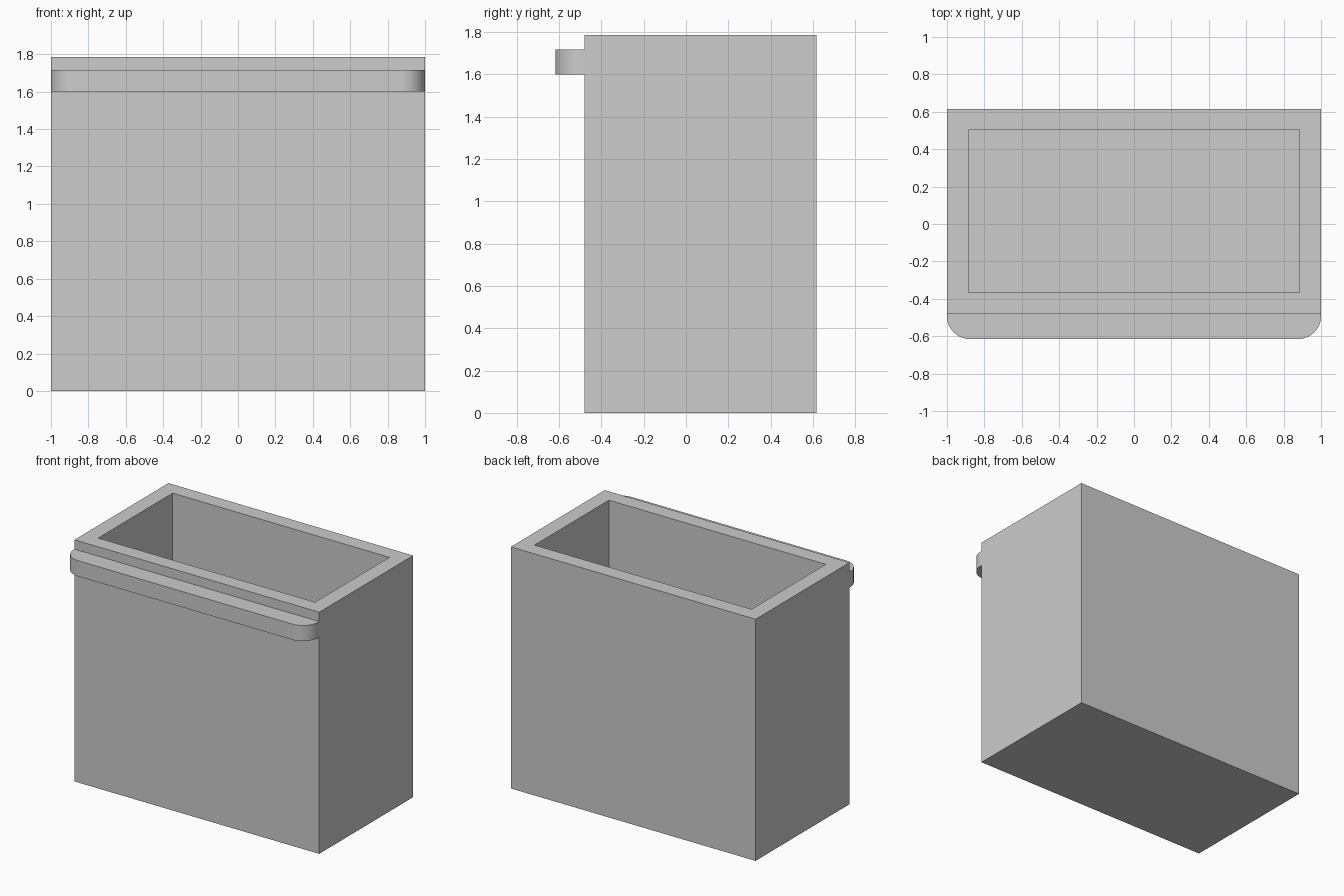
import bpy, bmesh

cube = bpy.data.objects.get("Cube")
if cube:
    bpy.data.objects.remove(cube, do_unlink=True)

WIDTH = 2.0
FRONT, BACK, HEIGHT = -0.48, 0.616, 1.785
WALL = 0.114
LIP_FRONT, LIP_LOW, LIP_HIGH = -0.616, 1.6, 1.716
LIP_RADIUS = 0.125

grey = bpy.data.materials.new("plain grey")
grey.use_nodes = True
colour = (0.604, 0.604, 0.604, 1)
grey.diffuse_color = colour
grey.node_tree.nodes["Principled BSDF"].inputs["Base Color"].default_value = colour


def make_object(name, bm):
    mesh = bpy.data.meshes.new(name)
    bmesh.ops.recalc_face_normals(bm, faces=bm.faces)
    bm.to_mesh(mesh)
    bm.free()
    mesh.materials.append(grey)
    obj = bpy.data.objects.new(name, mesh)
    bpy.context.collection.objects.link(obj)
    return obj


def box(width, y0, y1, z0, z1):
    bm = bmesh.new()
    bmesh.ops.create_cube(bm, size=1)
    bmesh.ops.scale(bm, vec=(width, y1 - y0, z1 - z0), verts=bm.verts)
    bmesh.ops.translate(bm, vec=(0, (y0 + y1) / 2, (z0 + z1) / 2), verts=bm.verts)
    return bm


# Open bin: inset the top face and push it down to the floor
bm = box(WIDTH, FRONT, BACK, 0, HEIGHT)
top = max(bm.faces, key=lambda f: f.calc_center_median().z)
bmesh.ops.inset_region(bm, faces=[top], thickness=WALL, use_even_offset=True)
well = bmesh.ops.extrude_face_region(bm, geom=[top])
floor_verts = [v for v in well["geom"] if isinstance(v, bmesh.types.BMVert)]
bmesh.ops.translate(bm, vec=(0, 0, WALL - HEIGHT), verts=floor_verts)
if top.is_valid:
    bmesh.ops.delete(bm, geom=[top], context="FACES_ONLY")
make_object("bin_body", bm)

# Front lip with rounded outer corners
bm = box(WIDTH, LIP_FRONT, FRONT, LIP_LOW, LIP_HIGH)
corners = [e for e in bm.edges
           if all(v.co.y < (LIP_FRONT + FRONT) / 2 for v in e.verts)
           and abs(e.verts[0].co.x - e.verts[1].co.x) < 0.01]
bmesh.ops.bevel(bm, geom=corners, offset=LIP_RADIUS, segments=12,
                profile=0.5, affect="EDGES")
lip = make_object("front_lip", bm)
bpy.ops.object.select_all(action="DESELECT")
lip.select_set(True)
bpy.context.view_layer.objects.active = lip
bpy.ops.object.shade_smooth_by_angle()
